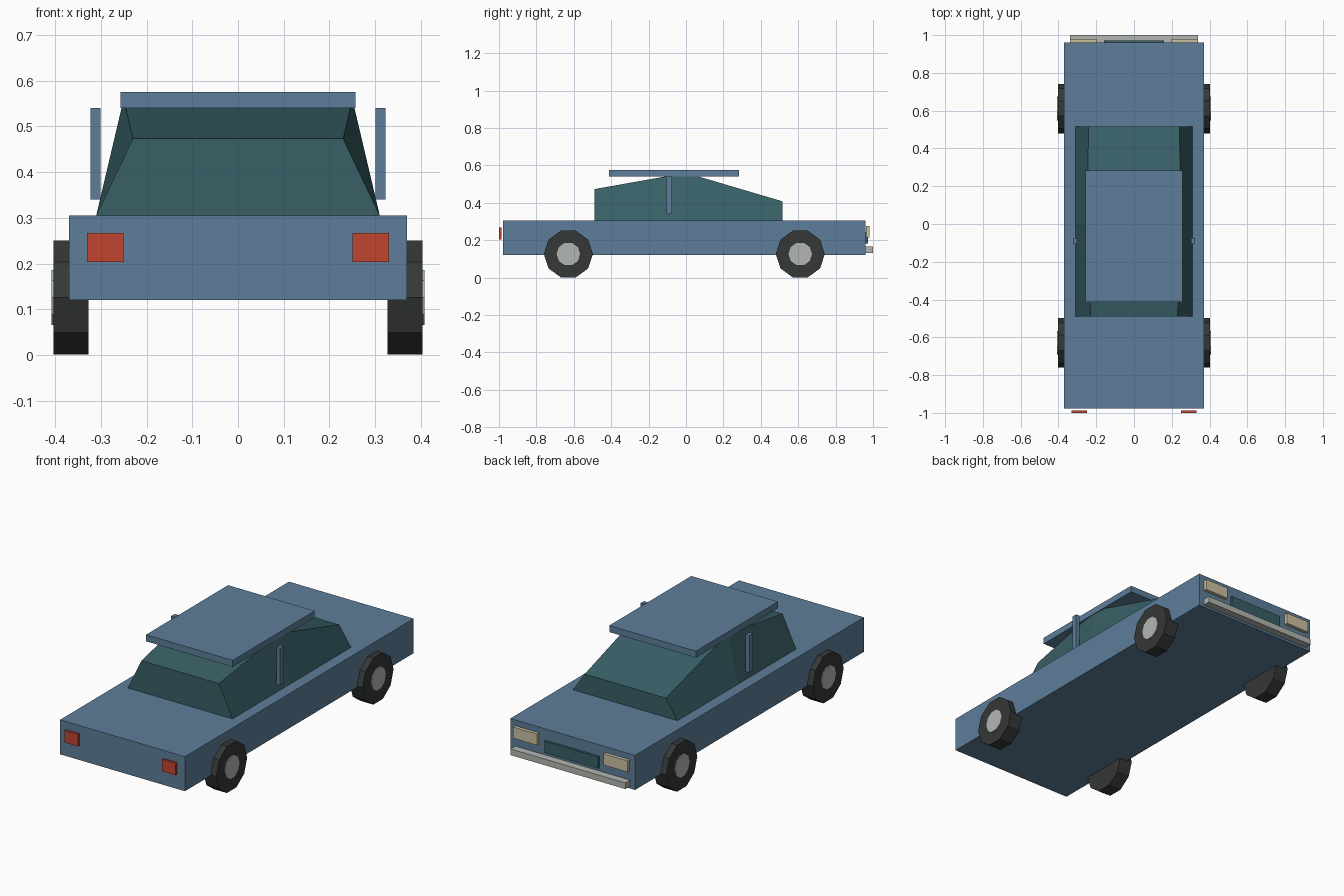
import bpy, bmesh, math

if "Cube" in bpy.data.objects:
    bpy.data.objects.remove(bpy.data.objects["Cube"])


def material(name, rgb):
    m = bpy.data.materials.new(name)
    m.diffuse_color = (*rgb, 1)
    m.use_nodes = True
    m.node_tree.nodes["Principled BSDF"].inputs["Base Color"].default_value = m.diffuse_color
    return m


BLUE = material("body blue", (0.11, 0.21, 0.32))
GLASS = material("tinted glass", (0.04, 0.115, 0.135))
RUBBER = material("tyre black", (0.035, 0.04, 0.038))
METAL = material("light metal", (0.45, 0.47, 0.44))
RED = material("lamp red", (0.52, 0.06, 0.03))
CREAM = material("lamp cream", (0.60, 0.53, 0.36))


def add_object(name, bm, mat):
    bmesh.ops.recalc_face_normals(bm, faces=bm.faces)
    me = bpy.data.meshes.new(name)
    bm.to_mesh(me)
    bm.free()
    me.materials.append(mat)
    ob = bpy.data.objects.new(name, me)
    bpy.context.collection.objects.link(ob)
    return ob


def box(name, x, y, z, mat):
    """Box from (min, max) ranges."""
    bm = bmesh.new()
    bmesh.ops.create_cube(bm, size=1)
    for v in bm.verts:
        for i, (lo, hi) in enumerate((x, y, z)):
            v.co[i] = hi if v.co[i] > 0 else lo
    return add_object(name, bm, mat)


def disc(name, x, y, z, radius, mat):
    """Ten-sided cylinder along x, with a corner pointing along y."""
    bm = bmesh.new()
    rings = [[bm.verts.new((px, y + radius * math.cos(i * math.tau / 10),
                            z + radius * math.sin(i * math.tau / 10)))
              for i in range(10)] for px in x]
    for i in range(10):
        j = (i + 1) % 10
        bm.faces.new((rings[0][i], rings[0][j], rings[1][j], rings[1][i]))
    for ring in rings:
        bm.faces.new(ring)
    return add_object(name, bm, mat)


# Main body slab and overhanging roof panel
box("body", (-0.37, 0.37), (-0.978, 0.96), (0.12, 0.305), BLUE)
box("roof", (-0.257, 0.257), (-0.412, 0.283), (0.54, 0.575), BLUE)

# Glass cabin: three cross-sections of (y, top half width, top height)
bm = bmesh.new()
sections = []
for y, w, h in ((-0.49, 0.23, 0.473), (0.0, 0.25, 0.56), (0.515, 0.24, 0.408)):
    sections.append([bm.verts.new(p) for p in
                     ((-0.31, y, 0.305), (0.31, y, 0.305), (w, y, h), (-w, y, h))])
for a, b in zip(sections, sections[1:]):
    for i in range(4):
        j = (i + 1) % 4
        bm.faces.new((a[i], a[j], b[j], b[i]))
bm.faces.new(sections[0])
bm.faces.new(sections[-1])
add_object("cabin_glass", bm, GLASS)

# Parts that repeat on both sides
for side, s in (("left", -1), ("right", 1)):
    def span(a, b):
        return tuple(sorted((s * a, s * b)))

    box(f"door_pillar_{side}", span(0.301, 0.323), (-0.105, -0.075), (0.34, 0.54), BLUE)
    box(f"red_lamp_{side}", span(0.25, 0.33), (-1.0, -0.987), (0.203, 0.267), RED)
    box(f"cream_lamp_{side}", span(0.198, 0.34), (0.962, 0.98), (0.215, 0.275), CREAM)
    for end, y in (("near", -0.629), ("far", 0.611)):
        disc(f"tyre_{end}_{side}", span(0.327, 0.403), y, 0.126, 0.131, RUBBER)
        disc(f"hub_{end}_{side}", span(0.38, 0.408), y, 0.126, 0.063, METAL)

# Grille and bumper
box("grille", (-0.16, 0.16), (0.955, 0.972), (0.182, 0.245), GLASS)
box("bumper", (-0.34, 0.34), (0.96, 1.0), (0.132, 0.165), METAL)
